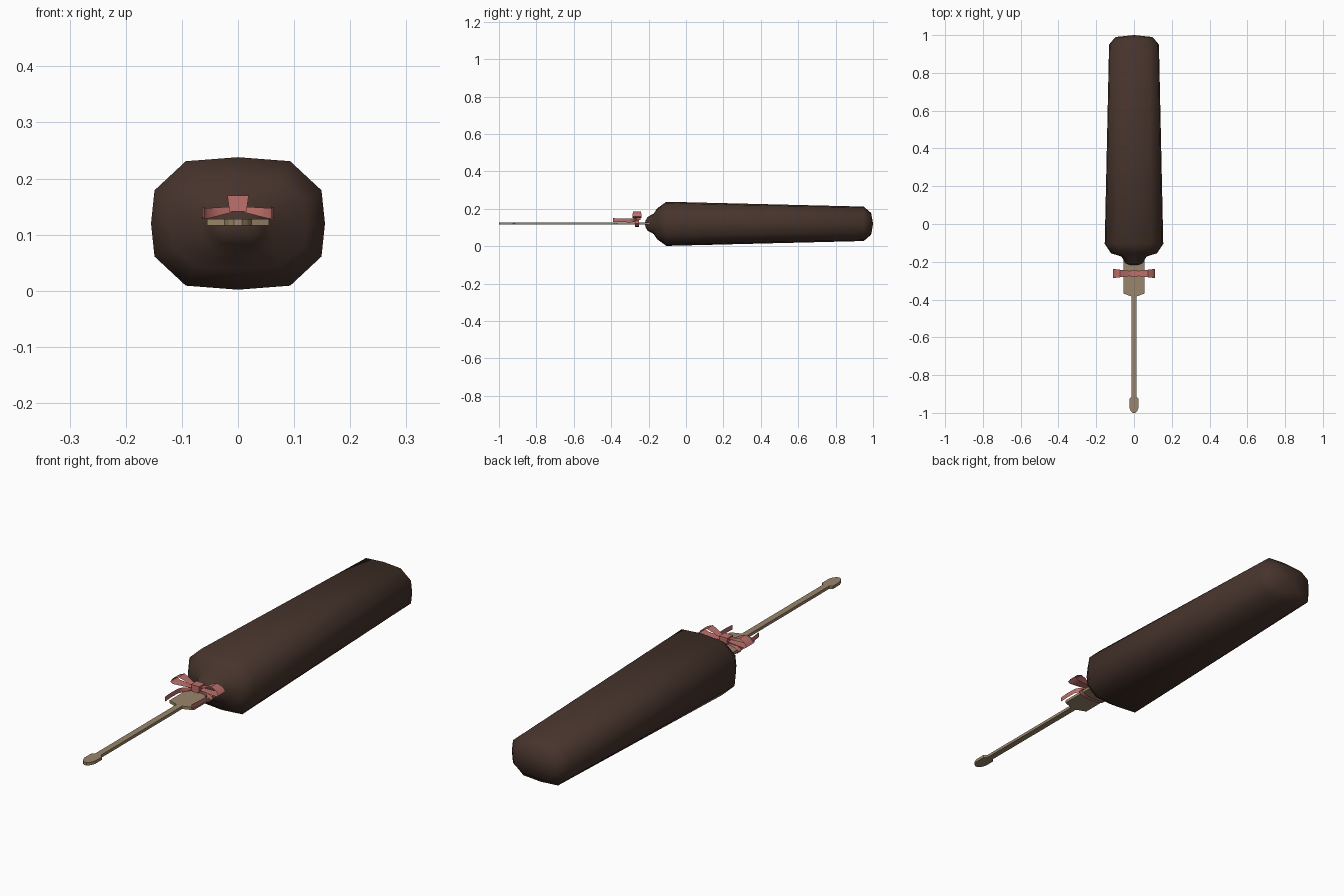
import bpy, math

if "Cube" in bpy.data.objects:
    bpy.data.objects.remove(bpy.data.objects["Cube"])

MID = 0.12  # height of the long axis


def material(name, rgb):
    m = bpy.data.materials.new(name)
    m.use_nodes = True
    m.diffuse_color = (*rgb, 1)
    m.node_tree.nodes["Principled BSDF"].inputs["Base Color"].default_value = (*rgb, 1)
    return m


brown = material("dark brown", (0.062, 0.034, 0.025))
tan = material("tan wood", (0.32, 0.235, 0.145))
pink = material("dusty pink", (0.52, 0.165, 0.15))


def build(name, verts, faces, mat, smooth=None):
    me = bpy.data.meshes.new(name)
    me.from_pydata(verts, [], faces)
    me.materials.append(mat)
    ob = bpy.data.objects.new(name, me)
    bpy.context.collection.objects.link(ob)
    bpy.ops.object.select_all(action='DESELECT')
    ob.select_set(True)
    bpy.context.view_layer.objects.active = ob
    bpy.ops.object.mode_set(mode='EDIT')
    bpy.ops.mesh.select_all(action='SELECT')
    bpy.ops.mesh.normals_make_consistent(inside=False)
    bpy.ops.object.mode_set(mode='OBJECT')
    if smooth:
        bpy.ops.object.shade_smooth_by_angle(angle=math.radians(smooth))
    return ob


def ribbon(name, path, closed=False):
    """Thin sheet through two matching edge lines, given as point pairs."""
    n = len(path)
    verts = [p for pair in path for p in pair]
    faces = []
    for i in range(n if closed else n - 1):
        j = (i + 1) % n
        faces.append((2 * i, 2 * i + 1, 2 * j + 1, 2 * j))
    return build(name, verts, faces, pink, 40)


# Body: twelve-sided rounded section lofted along y (y, half width, half height)
quarter = [(0, 1), (0.6, 0.94), (0.96, 0.5), (1, 0)]
half = quarter + [(x, -z) for x, z in quarter[-2::-1]]
section = half + [(-x, z) for x, z in half[-2:0:-1]]
stations = [(-0.215, 0.03, 0.02), (-0.205, 0.048, 0.037), (-0.172, 0.066, 0.055),
            (-0.155, 0.122, 0.082), (-0.105, 0.155, 0.118),
            (0.95, 0.132, 0.092), (0.99, 0.098, 0.058)]
n = len(section)
verts = [(x * w, y, MID + z * h) for y, w, h in stations for x, z in section]
faces = [(r * n + i, r * n + (i + 1) % n, (r + 1) * n + (i + 1) % n, (r + 1) * n + i)
         for r in range(len(stations) - 1) for i in range(n)]
verts += [(0, -0.22, MID), (0, 1.0, MID)]
last = (len(stations) - 1) * n
for i in range(n):
    faces.append((i, (i + 1) % n, len(verts) - 2))
    faces.append((last + i, last + (i + 1) % n, len(verts) - 1))
build("body", verts, faces, brown, 80)

# Stick: flat plate, thin rod and rounded paddle in one outline
side = [(0.055, -0.17), (0.055, -0.368), (0.013, -0.384), (0.013, -0.915),
        (0.025, -0.925), (0.025, -0.97), (0.017, -0.99), (0.007, -1.0)]
outline = side + [(-x, y) for x, y in reversed(side)]
m = len(outline)
verts = [(x, y, z) for z in (0.116, 0.128) for x, y in outline]
faces = [tuple(range(m)), tuple(range(m, 2 * m))]
faces += [(i, (i + 1) % m, m + (i + 1) % m, m + i) for i in range(m)]
build("stick", verts, faces, tan)

# Bow: loop and trailing tail on each side
BOW = -0.262
loop = [(0.012, 0.153), (0.06, 0.152), (0.1, 0.152), (0.11, 0.159), (0.1, 0.174),
        (0.075, 0.185), (0.052, 0.177), (0.035, 0.167), (0.012, 0.162)]
tail = [(0.01, -0.262, 0.145), (0.035, -0.268, 0.141), (0.055, -0.28, 0.138),
        (0.064, -0.3, 0.138), (0.064, -0.345, 0.139), (0.06, -0.39, 0.14)]
for s, label in ((1, "left"), (-1, "right")):
    path = []
    for x, z in loop:
        w = 0.011 + 0.12 * x
        path.append(((s * x, BOW - w, z), (s * x, BOW + w, z)))
    ribbon(label + "_bow_loop", path, True)
    path = []
    for x, y, z in tail:
        w = 0.004 + 0.1 * min(x, 0.06)
        path.append(((s * x, y, z - w), (s * x, y, z + w)))
    ribbon(label + "_bow_tail", path)

# Band wrapped around the plate
band = []
for i in range(16):
    a = 2 * math.pi * i / 16
    x, z = 0.064 * math.cos(a), 0.122 + 0.018 * math.sin(a)
    band.append(((x, BOW - 0.01, z), (x, BOW + 0.01, z)))
ribbon("bow_band", band, True)

# Knot: small pinched block
rings = [(0.141, 0.015), (0.155, 0.017), (0.17, 0.019)]
verts = [(sx * w, BOW + sy * 0.018, z) for z, w in rings
         for sx, sy in ((-1, -1), (1, -1), (1, 1), (-1, 1))]
faces = [(0, 1, 2, 3), (8, 9, 10, 11)]
faces += [(r * 4 + i, r * 4 + (i + 1) % 4, r * 4 + 4 + (i + 1) % 4, r * 4 + 4 + i)
          for r in range(2) for i in range(4)]
build("bow_knot", verts, faces, pink, 30)
